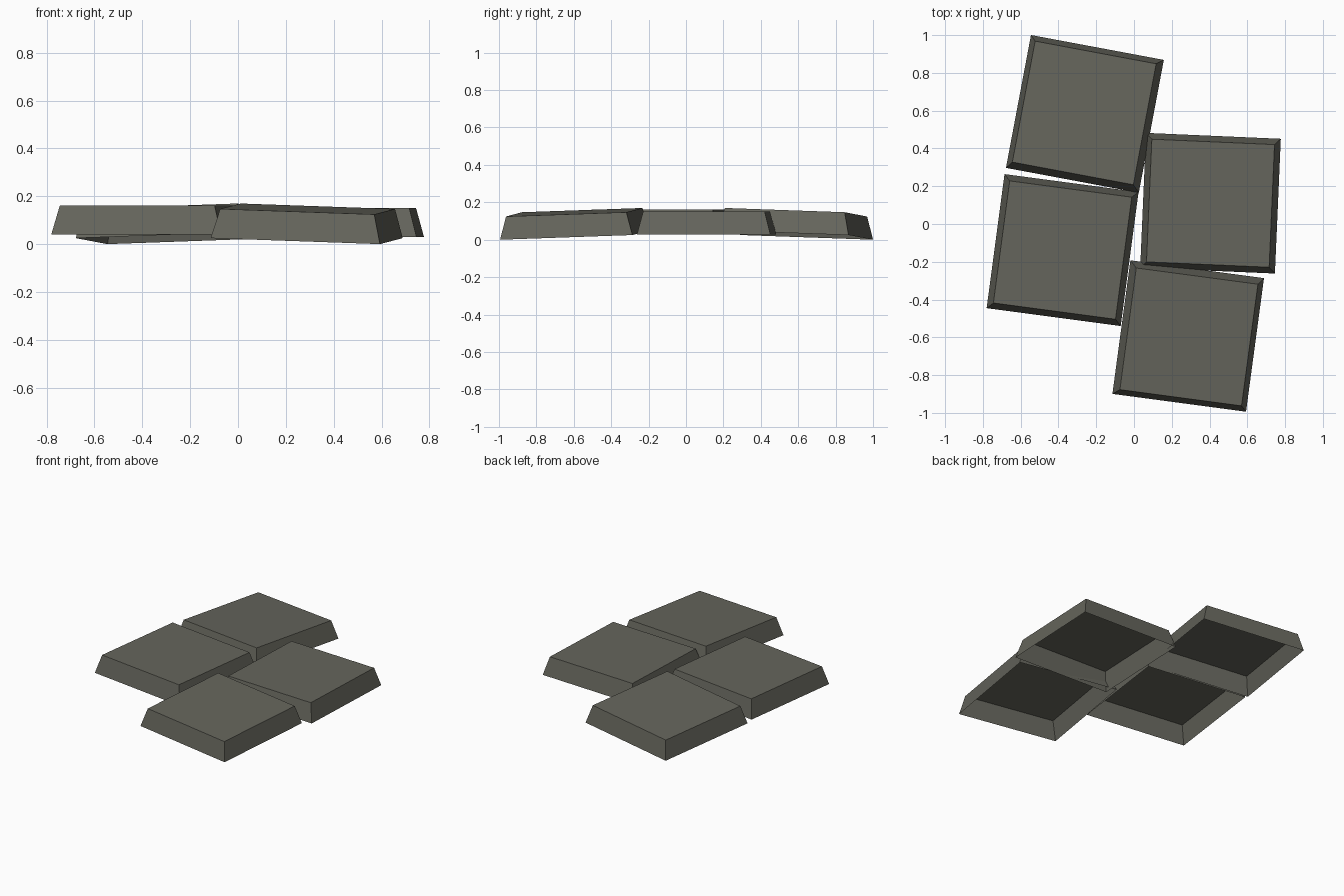
import bpy, bmesh, math
from mathutils import Matrix

if "Cube" in bpy.data.objects:
    bpy.data.objects.remove(bpy.data.objects["Cube"])

stone = bpy.data.materials.new("dark olive grey")
stone.diffuse_color = (0.13, 0.13, 0.107, 1)
stone.use_nodes = True
stone.node_tree.nodes["Principled BSDF"].inputs["Base Color"].default_value = stone.diffuse_color


def tile(name, x, y, z, size, turn, slope_x=0.0, slope_y=0.0, height=0.122, inset=0.032):
    """Hollow tapered slab, open underneath, placed by the centre of its lower rim."""
    bm = bmesh.new()
    h = size / 2
    rings = []
    for r, zz in ((h, 0), (h - inset, height)):
        rings.append([bm.verts.new((sx * r, sy * r, zz))
                      for sx, sy in ((-1, -1), (1, -1), (1, 1), (-1, 1))])
    low, top = rings
    bm.faces.new(top)
    for i in range(4):
        j = (i + 1) % 4
        bm.faces.new((low[i], low[j], top[j], top[i]))
    me = bpy.data.meshes.new(name)
    bm.to_mesh(me)
    bm.free()
    me.materials.append(stone)
    ob = bpy.data.objects.new(name, me)
    ob.matrix_world = (Matrix.Translation((x, y, z))
                       @ Matrix.Rotation(math.radians(turn), 4, 'Z')
                       @ Matrix.Rotation(-slope_x, 4, 'Y')
                       @ Matrix.Rotation(slope_y, 4, 'X'))
    bpy.context.collection.objects.link(ob)


# Two level middle tiles, two end tiles leaning outwards
tile("left_tile", -0.378, -0.138, 0.040, 0.716, -7.6)
tile("right_tile", 0.405, 0.110, 0.029, 0.714, -2.5)
tile("back_tile", -0.260, 0.583, 0.025, 0.716, -10.6, 0.035, -0.035)
tile("front_tile", 0.287, -0.593, 0.025, 0.714, -7.6, -0.035, 0.035)
